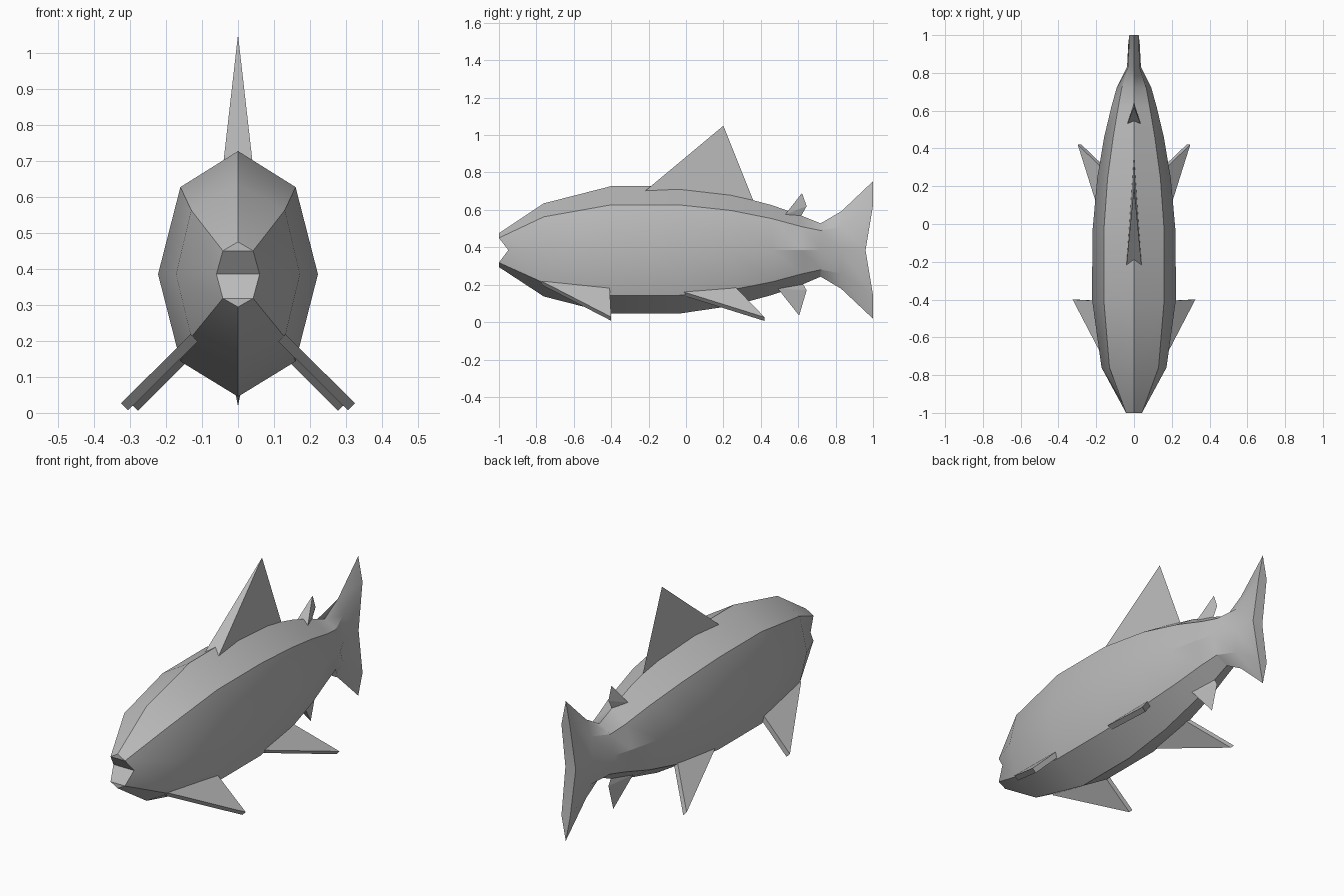
import bpy, math
from mathutils import Vector

if "Cube" in bpy.data.objects:
    bpy.data.objects.remove(bpy.data.objects["Cube"])

grey = bpy.data.materials.new("fish grey")
grey.diffuse_color = (0.5, 0.5, 0.5, 1)
grey.use_nodes = True
grey.node_tree.nodes["Principled BSDF"].inputs["Base Color"].default_value = grey.diffuse_color


def make(name, verts, faces, smooth=False):
    me = bpy.data.meshes.new(name)
    me.from_pydata([tuple(v) for v in verts], [], faces)
    me.materials.append(grey)
    ob = bpy.data.objects.new(name, me)
    bpy.context.collection.objects.link(ob)
    bpy.ops.object.select_all(action='DESELECT')
    ob.select_set(True)
    bpy.context.view_layer.objects.active = ob
    bpy.ops.object.mode_set(mode='EDIT')
    bpy.ops.mesh.select_all(action='SELECT')
    bpy.ops.mesh.normals_make_consistent(inside=False)
    bpy.ops.object.mode_set(mode='OBJECT')
    if smooth:
        bpy.ops.object.shade_smooth_by_angle(angle=math.radians(30))
    return ob


# Body and tail: y, y of side points, top, upper corner, lower corner, bottom, corner x, side x
MID = 0.385
sections = [
    (-1.00, -0.95, .475, .45, .318, .294, .042, .06),
    (-0.76, -0.76, .635, .563, .21, .137, .13, .172),
    (-0.40, -0.40, .727, .627, .143, .045, .16, .222),
    (-0.04, -0.04, .727, .627, .143, .045, .16, .22),
    (0.24, 0.24, .683, .597, .172, .086, .14, .195),
    (0.46, 0.46, .625, .553, .215, .145, .11, .158),
    (0.62, 0.62, .568, .51, .258, .20, .083, .12),
    (0.72, 0.72, .528, .49, .28, .243, .065, .092),
    (0.83, 0.83, .592, .51, .26, .178, .03, .037),
    (1.00, 0.96, .753, .625, .145, .018, .025, .03),
]
verts, faces = [], []
for y, ym, top, up, low, bot, cx, mx in sections:
    verts += [(0, y, top), (cx, y, up), (mx, ym, MID), (cx, y, low),
              (0, y, bot), (-cx, y, low), (-mx, ym, MID), (-cx, y, up)]
for s in range(len(sections) - 1):
    for k in range(8):
        a, b = s * 8 + k, s * 8 + (k + 1) % 8
        faces.append((a, b, b + 8, a + 8))
# Mouth and tail-end caps, folded along the middle
for o in (0, (len(sections) - 1) * 8):
    faces += [(o, o + 1, o + 7), (o + 1, o + 2, o + 6, o + 7),
              (o + 2, o + 3, o + 5, o + 6), (o + 3, o + 4, o + 5)]
make("body", verts, faces, True)


# Centre fins: wedge with a wide front edge that narrows to the tip and trailing edge
def wedge_fin(name, half, front, rear):
    v = [(half, *front), (-half, *front)] + [(0, *p) for p in rear]
    n = len(v)
    f = [(0, 1, 2), (0, 1, n - 1)]
    for i in range(2, n - 1):
        f += [(0, i, i + 1), (1, i, i + 1)]
    make(name, v, f)


wedge_fin("dorsal_fin", .04, (-.22, .70), [(.20, 1.05), (.36, .65)])
wedge_fin("rear_top_fin", .035, (.53, .575), [(.62, .69), (.645, .62), (.60, .54)])
wedge_fin("rear_belly_fin", .035, (.49, .18), [(.605, .035), (.645, .17), (.61, .23)])


# Paired fins: thin triangular plates slanting down and out
def plate_fin(name, points):
    n = Vector((1, 0, 1)).normalized() * .014
    for side, sx in (("right", 1), ("left", -1)):
        v = [Vector(p) + n * d for d in (1, -1) for p in points]
        v = [(p.x * sx, p.y, p.z) for p in v]
        make(side + "_" + name, v, [(0, 1, 2), (3, 5, 4), (0, 1, 4, 3),
                                    (1, 2, 5, 4), (2, 0, 3, 5)])


plate_fin("pectoral_fin", [(.122, -.77, .208), (.315, -.40, .017), (.125, -.41, .205)])
plate_fin("pelvic_fin", [(.14, -.05, .163), (.288, .42, .016), (.10, .24, .203)])
